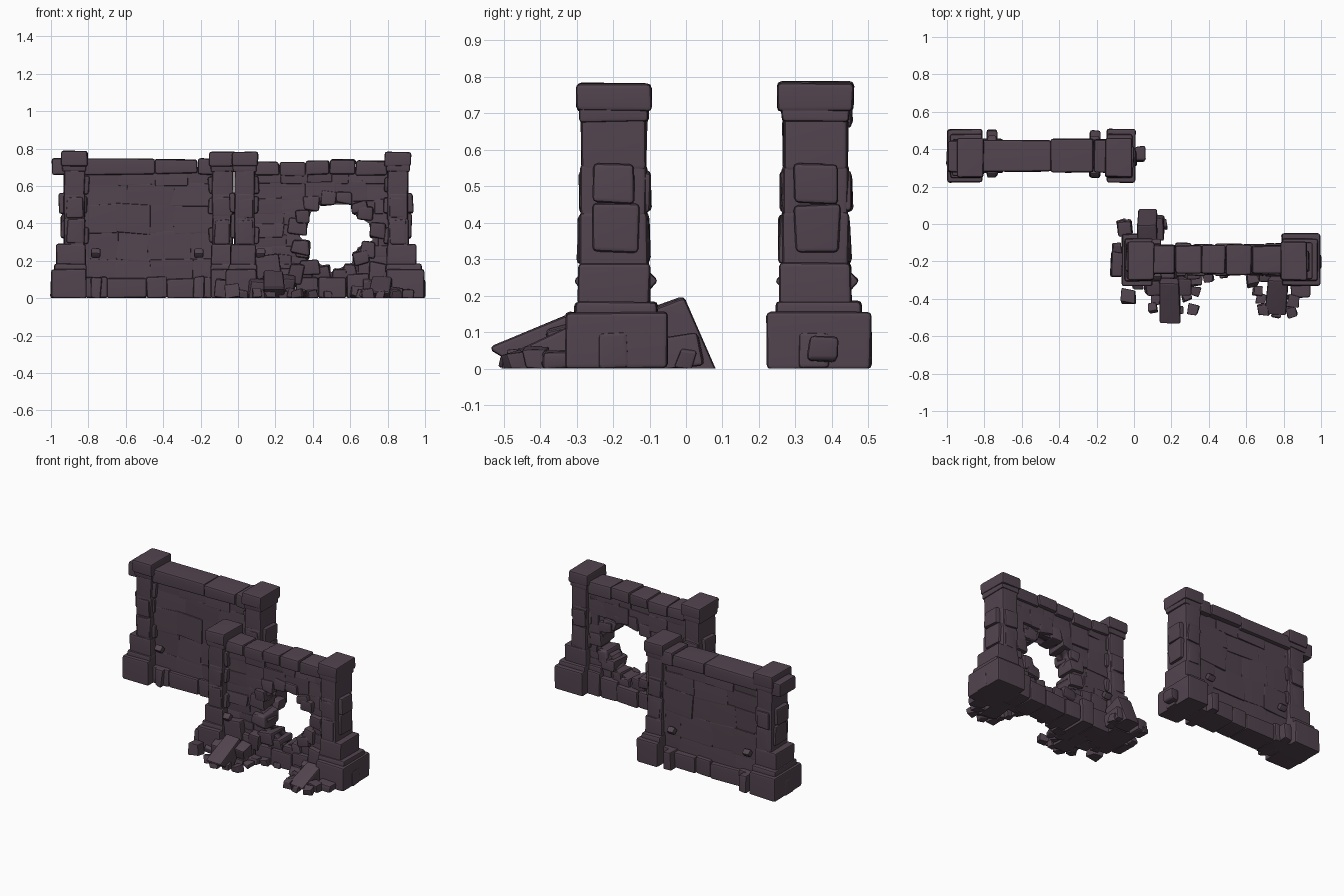
import bpy, bmesh, math, random
from mathutils import Vector, Matrix, Euler

if "Cube" in bpy.data.objects:
    bpy.data.objects.remove(bpy.data.objects["Cube"])

random.seed(7)
stone = bpy.data.materials.new("dark purple stone")
stone.diffuse_color = (0.085, 0.058, 0.078, 1)
stone.use_nodes = True
stone.node_tree.nodes["Principled BSDF"].inputs["Base Color"].default_value = stone.diffuse_color


def block(bm, lo, hi, jit=0.004, rot=(0, 0, 0), bev=0.013):
    """Chipped stone box between two corners, with worn edges."""
    lo, hi = Vector(lo), Vector(hi)
    c, s = (lo + hi) / 2, hi - lo
    t = bmesh.new()
    bmesh.ops.create_cube(t, size=1)
    for v in t.verts:
        v.co = Vector([v.co[i] * s[i] + random.uniform(-jit, jit) for i in range(3)])
    bmesh.ops.bevel(t, geom=t.edges[:], offset=min(bev, 0.22 * min(s)), segments=2,
                    profile=0.5, affect='EDGES', clamp_overlap=True)
    t.transform(Matrix.Translation(c) @ Euler(rot).to_matrix().to_4x4())
    for v in t.verts:
        v.co.z = max(v.co.z, 0)
    me = bpy.data.meshes.new("tmp")
    t.to_mesh(me)
    t.free()
    bm.from_mesh(me)
    bpy.data.meshes.remove(me)


def finish(bm, name):
    me = bpy.data.meshes.new(name)
    bm.to_mesh(me)
    bm.free()
    me.materials.append(stone)
    me.shade_smooth()
    me.set_sharp_from_angle(angle=math.radians(40))
    ob = bpy.data.objects.new(name, me)
    bpy.context.collection.objects.link(ob)
    ob.modifiers.new("flat_faces", 'WEIGHTED_NORMAL').keep_sharp = True
    return ob


def pillar(name, cx, cy, out, reach, base_y, top):
    """Stacked pillar; out = +1/-1 is the outer end of the wall."""
    bm = bmesh.new()

    def b(inner, outer, y0, y1, z0, z1, jit=0.003):
        xs = sorted((cx - out * inner, cx + out * outer))
        block(bm, (xs[0], cy + y0, z0), (xs[1], cy + y1, z1), jit)
    y0, y1 = base_y
    b(0.066, reach, y0, y1, 0, 0.155)
    b(0.064, reach - 0.015, y0 + 0.025, y1 - 0.025, 0.13, 0.185)
    b(0.060, min(reach - 0.025, 0.1), -0.098, 0.098, 0.17, 0.29)
    # shaft courses
    for z0, z1, w in ((0.275, 0.43, 0.093), (0.415, 0.56, 0.09), (0.545, 0.69, 0.089)):
        b(0.056, 0.055, -w, w, z0, z1, 0.004)
    # keyed stones on the outer side and the faces
    b(0, 0.082, -0.058, 0.058, 0.455, 0.565, 0.006)
    b(0, 0.074, -0.058, 0.066, 0.32, 0.45, 0.006)
    b(0, reach + 0.006, -0.045, 0.04, 0, 0.10, 0.004)
    b(0.045, 0.04, -0.099, 0.096, 0.29, 0.42, 0.006)
    b(0.05, 0.045, -0.094, 0.1, 0.43, 0.54, 0.006)
    for z in (0.34, 0.5, 0.61):
        b(0.075, 0, -0.075, 0.075, z - 0.05, z + 0.04, 0.008)
    # neck and cap
    b(0.064, 0.064, -0.094, 0.094, 0.675, 0.72)
    b(0.072, 0.07, -0.104, 0.104, 0.705, top)
    finish(bm, name)


def courses(bm, x0, x1, z0, z1, cy, sizes, depth, skip=lambda x, z: False):
    """Irregular stone courses that show on both faces of the wall."""
    z = z0
    while z < z1 - 0.01:
        h = min(random.uniform(*sizes) * 0.75, z1 - z)
        x = x0
        while x < x1 - 0.01:
            w = min(random.uniform(*sizes) * 1.3, x1 - x)
            if not any(skip(x + w * i / 2, z + h * j / 2) for i in range(3) for j in range(3)):
                f, r = random.uniform(*depth), random.uniform(*depth)
                block(bm, (x - 0.006, cy - f, z - 0.006), (x + w + 0.006, cy + r, z + h + 0.006),
                      0.005, (0, random.uniform(-0.05, 0.05), 0), 0.007)
            x += w
        z += h


def row(name, xs, cy, hy, zs):
    """Row of blocks along the wall."""
    bm = bmesh.new()
    for i in range(len(xs) - 1):
        z0, z1 = zs[i % len(zs)]
        d = random.uniform(-0.008, 0.004)
        block(bm, (xs[i], cy - hy - d, z0), (xs[i + 1], cy + hy + d, z1), 0.004)
    finish(bm, name)


# ---- intact wall at the back ----
AY, BY = 0.355, -0.197
pillar("back_wall_left_pillar", -0.875, AY, -1, 0.122, (-0.133, 0.152), 0.79)
pillar("back_wall_right_pillar", -0.082, AY, 1, 0.09, (-0.133, 0.152), 0.785)
bm = bmesh.new()
block(bm, (-0.85, AY - 0.05, 0.08), (-0.1, AY + 0.06, 0.7), 0)
courses(bm, -0.82, -0.13, 0.1, 0.68, AY + 0.007, (0.1, 0.2), (0.058, 0.067))
finish(bm, "back_wall_panel")
row("back_wall_coping", (-0.83, -0.445, -0.215, -0.13), AY + 0.01, 0.088,
    ((0.66, 0.745), (0.665, 0.742)))
row("back_wall_footing", (-0.82, -0.7, -0.49, -0.38, -0.22, -0.14), AY + 0.01, 0.088,
    ((0, 0.115), (0, 0.105)))
bm = bmesh.new()
block(bm, (-0.995, AY - 0.08, 0.66), (-0.86, AY + 0.09, 0.748))
for x0, x1, z in ((-0.79, -0.73, 0.11), (-0.24, -0.18, 0.115)):
    block(bm, (x0, AY - 0.105, 0), (x1, AY + 0.148, z), 0.008)
block(bm, (0.0, 0.335, 0.02), (0.062, 0.415, 0.09), 0.006)
# chips beside the plinths
for cx, cy in ((-0.76, AY + 0.005), (-0.21, AY + 0.005), (0.12, BY + 0.005)):
    for s in (-1, 1):
        block(bm, (cx - 0.025, cy + s * 0.088 - 0.02, 0.22), (cx + 0.025, cy + s * 0.088 + 0.02, 0.26),
              0.002, (0.78, 0, 0))
finish(bm, "loose_stones")

# ---- broken wall at the front ----
pillar("front_wall_left_pillar", 0.035, BY, -1, 0.1, (-0.133, 0.145), 0.782)
pillar("front_wall_right_pillar", 0.855, BY, 1, 0.142, (-0.133, 0.145), 0.782)
hole = [Vector(p) for p in ((.33, .33), (.37, .39), (.39, .46), (.44, .5), (.61, .5), (.62, .45),
        (.70, .40), (.72, .31), (.64, .27), (.61, .19), (.50, .14), (.43, .19), (.36, .21),
        (.39, .27))]
mid = Vector((0.525, 0.325))


def inside(x, z):
    p, hit = mid + (Vector((x, z)) - mid) / 1.08, False
    for a, b in zip(hole, hole[1:] + hole[:1]):
        if (a.y > p.y) != (b.y > p.y) and p.x < (b.x - a.x) * (p.y - a.y) / (b.y - a.y) + a.x:
            hit = not hit
    return hit


bm = bmesh.new()
block(bm, (0.05, BY - 0.045, 0.06), (0.84, BY + 0.05, 0.7), 0)
core = finish(bm, "front_wall_core")
# cut the breach through the core
bm = bmesh.new()
f = bm.faces.new([bm.verts.new((p.x, -0.5, p.y)) for p in hole])
ext = bmesh.ops.extrude_face_region(bm, geom=[f])
bmesh.ops.translate(bm, vec=(0, 0.6, 0), verts=[g for g in ext["geom"] if isinstance(g, bmesh.types.BMVert)])
bmesh.ops.recalc_face_normals(bm, faces=bm.faces)
cutter = finish(bm, "breach_cutter")
cutter.hide_render = True
mod = core.modifiers.new("breach", 'BOOLEAN')
mod.operation, mod.object, mod.solver = 'DIFFERENCE', cutter, 'EXACT'
bpy.context.view_layer.objects.active = core
bpy.ops.object.modifier_apply(modifier="breach")
bpy.data.objects.remove(cutter)

bm = bmesh.new()
courses(bm, 0.09, 0.8, 0.1, 0.67, BY + 0.005, (0.06, 0.13), (0.05, 0.064), inside)
finish(bm, "front_wall_panel")

# rough stones framing the breach
bm = bmesh.new()
for a, b in zip(hole, hole[1:] + hole[:1]):
    n = Vector(((b - a).y, -(b - a).x)).normalized()
    if n.dot((a + b) / 2 - mid) < 0:
        n = -n
    steps = max(1, round((b - a).length / 0.075))
    for i in range(steps):
        w, h = random.uniform(0.07, 0.1), random.uniform(0.06, 0.085)
        c = a.lerp(b, (i + 0.5) / steps) + n * 0.036
        d = random.uniform(0.062, 0.08)
        block(bm, (c.x - w / 2, BY - d, c.y - h / 2), (c.x + w / 2, BY + d, c.y + h / 2),
              0.008, (0, random.uniform(-0.2, 0.2), 0))
# spurs that stick into the opening
block(bm, (.645, BY - .06, .205), (.73, BY + .06, .275), .01, (0, -.4, 0))
block(bm, (.31, BY - .06, .215), (.385, BY + .06, .275), .008, (0, .2, 0))
finish(bm, "breach_frame")
row("front_wall_coping", (0.09, 0.22, 0.36, 0.49, 0.63, 0.8), BY + 0.007, 0.08,
    ((0.655, 0.73), (0.65, 0.725), (0.66, 0.735), (0.665, 0.742), (0.655, 0.735)))
row("front_wall_footing", (0.09, 0.22, 0.31, 0.43, 0.58, 0.7, 0.8), BY + 0.007, 0.088,
    ((0, 0.13), (0, 0.16), (0, 0.115), (0, 0.11)))

# fallen slabs: lower corner, upper corner, tilt
bm = bmesh.new()
for lo, hi, rot in (((.135, -.50, -.10), (.245, -.26, .115), (.42, 0, 0)),
                    ((.02, -.085, -.06), (.12, .045, .185), (.36, 0, 0)),
                    ((.715, -.465, -.10), (.82, -.26, .085), (.4, 0, -.1)),
                    ((.06, -.38, 0), (.14, -.29, .10), (.2, .1, .1)),
                    ((.23, -.37, -.03), (.30, -.27, .12), (.3, .1, 0)),
                    ((-.12, -.28, 0), (-.05, -.15, .10), (0, .1, 0)),
                    ((.84, -.395, 0), (.94, -.31, .05), (0, 0, 0)),
                    ((-.085, -.06, 0), (-.01, .02, .09), (.1, 0, .1)),
                    ((.11, -.08, 0), (.16, .04, .09), (.2, 0, 0)),
                    ((.27, -.29, .08), (.35, -.13, .19), (.1, .2, 0)),
                    ((.10, -.29, .1), (.23, -.12, .23), (0, -.1, 0)),
                    ((.67, -.30, 0), (.73, -.26, .10), (.2, 0, 0)),
                    ((.70, -.28, .08), (.79, -.12, .19), (0, .1, 0))):
    block(bm, lo, hi, 0.006, rot)
finish(bm, "fallen_slabs")

# small debris round the slabs
bm = bmesh.new()
for x, y, s in ((-.03, -.39, .07), (.02, -.32, .055), (-.07, -.0, .05), (.15, 0, .05),
                (.28, -.39, .05), (.33, -.30, .06), (.33, -.36, .05), (.32, -.46, .055),
                (.10, -.45, .05), (.12, -.40, .05), (.27, -.33, .06), (-.09, -.13, .045),
                (.63, -.30, .06), (.66, -.36, .05), (.69, -.46, .055), (.68, -.40, .05),
                (.84, -.47, .06), (.76, -.48, .045), (.85, -.41, .06), (.65, -.29, .045),
                (.40, -.28, .05), (.48, -.27, .04), (.17, -.48, .05), (.24, -.46, .045)):
    h = s * random.uniform(0.7, 1.1)
    block(bm, (x - s / 2, y - s / 2, 0), (x + s / 2, y + s / 2, h), 0.008,
          [random.uniform(-0.25, 0.25), random.uniform(-0.25, 0.25), random.uniform(-0.3, 0.3)], 0.006)
finish(bm, "small_debris")
